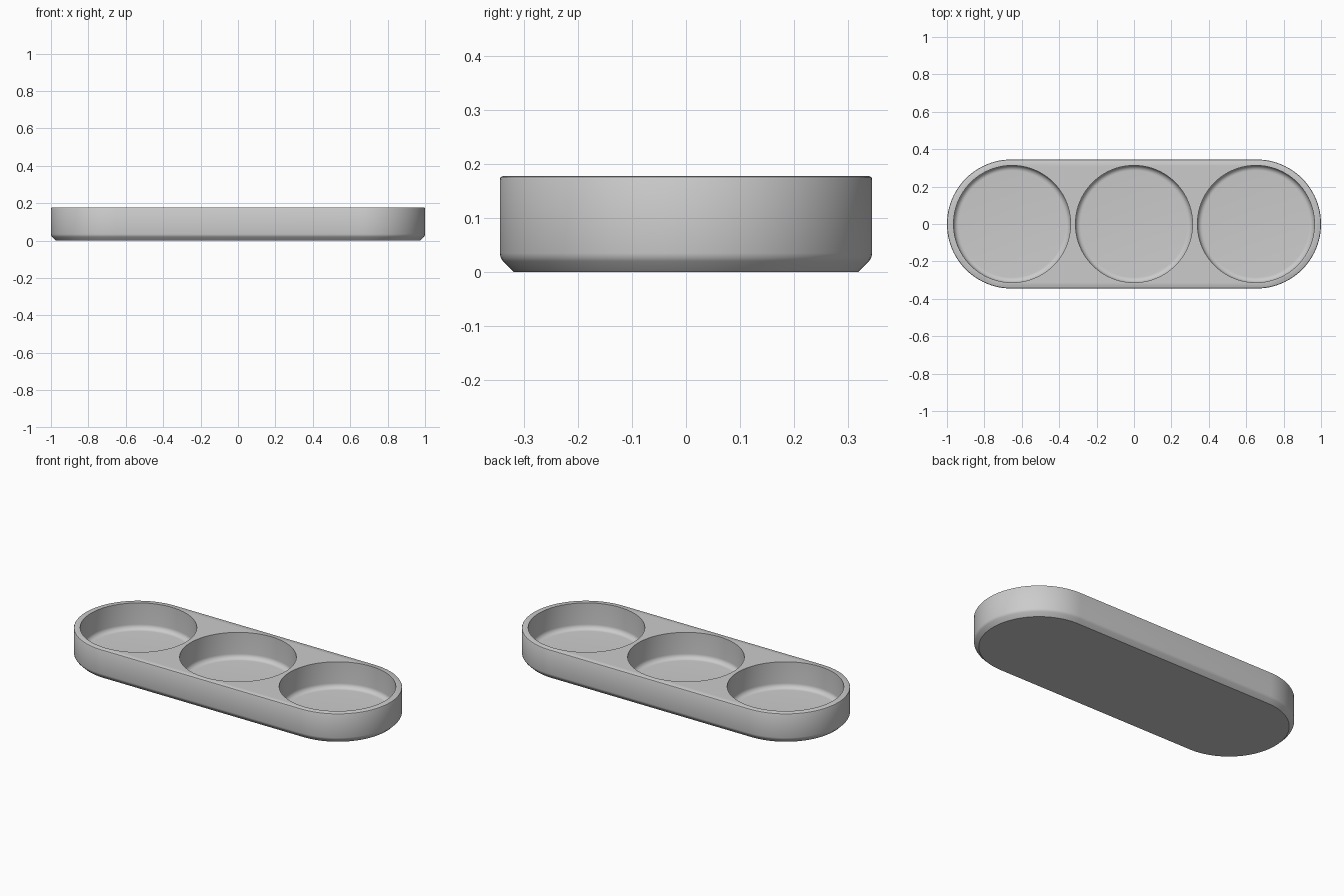
import bpy
import bmesh
from math import pi, sin, cos, radians

old = bpy.data.objects.get("Cube")
if old:
    bpy.data.objects.remove(old, do_unlink=True)

HEIGHT = 0.178
END_X = 0.655      # centre of each rounded end
OUTER_R = 0.345
POCKET_X = 0.652
POCKET_R = 0.313
FLOOR_Z = 0.024
FILLET = 0.028
SIDES = 96

grey = bpy.data.materials.new("Grey plastic")
grey.use_nodes = True
colour = (0.6, 0.6, 0.6, 1)
grey.diffuse_color = colour
grey.node_tree.nodes["Principled BSDF"].inputs["Base Color"].default_value = colour


def rounded_loop(radius, z, centre=0.0, stretch=0.0):
    """Circle, or a stadium when the two halves are pushed apart."""
    pts = []
    for shift, start in ((stretch, -pi / 2), (-stretch, pi / 2)):
        count = SIDES // 2
        for i in range(count + (1 if stretch else 0)):
            a = start + pi * i / count
            pts.append((centre + shift + radius * cos(a), radius * sin(a), z))
    return pts


def loft(bm, loops):
    """Skin a stack of loops, bottom to top, and cap both ends."""
    rings = [[bm.verts.new(p) for p in loop] for loop in loops]
    n = len(rings[0])
    for low, high in zip(rings, rings[1:]):
        for i in range(n):
            j = (i + 1) % n
            bm.faces.new((low[i], low[j], high[j], high[i]))
    bm.faces.new(rings[0][::-1])
    bm.faces.new(rings[-1])


def make_object(name, bm):
    mesh = bpy.data.meshes.new(name)
    bm.to_mesh(mesh)
    bm.free()
    mesh.materials.append(grey)
    obj = bpy.data.objects.new(name, mesh)
    bpy.context.collection.objects.link(obj)
    return obj


# Tray body: chamfered foot, straight wall, softened top edge
body_profile = [(0.026, 0), (0.006, 0.02), (0.0015, 0.027), (0, 0.035),
                (0, HEIGHT - 0.006), (0.002, HEIGHT - 0.002), (0.006, HEIGHT)]
bm = bmesh.new()
loft(bm, [rounded_loop(OUTER_R - inset, z, stretch=END_X) for inset, z in body_profile])
tray = make_object("tray", bm)

# Three round pockets with a filleted floor
pocket_profile = []
for i in range(9):
    a = pi / 2 * i / 8
    pocket_profile.append((POCKET_R - FILLET + FILLET * sin(a),
                           FLOOR_Z + FILLET * (1 - cos(a))))
pocket_profile.append((POCKET_R, HEIGHT + 0.05))
bm = bmesh.new()
for x in (-POCKET_X, 0, POCKET_X):
    loft(bm, [rounded_loop(r, z, centre=x) for r, z in pocket_profile])
cutter = make_object("pocket_cutter", bm)
cutter.hide_render = True

# Cut the pockets and discard the cutter
cut = tray.modifiers.new("Pockets", 'BOOLEAN')
cut.operation = 'DIFFERENCE'
cut.solver = 'EXACT'
cut.object = cutter
bpy.ops.object.select_all(action='DESELECT')
tray.select_set(True)
bpy.context.view_layer.objects.active = tray
bpy.ops.object.modifier_apply(modifier=cut.name)
bpy.data.objects.remove(cutter, do_unlink=True)

bpy.ops.object.shade_smooth_by_angle(angle=radians(32))
